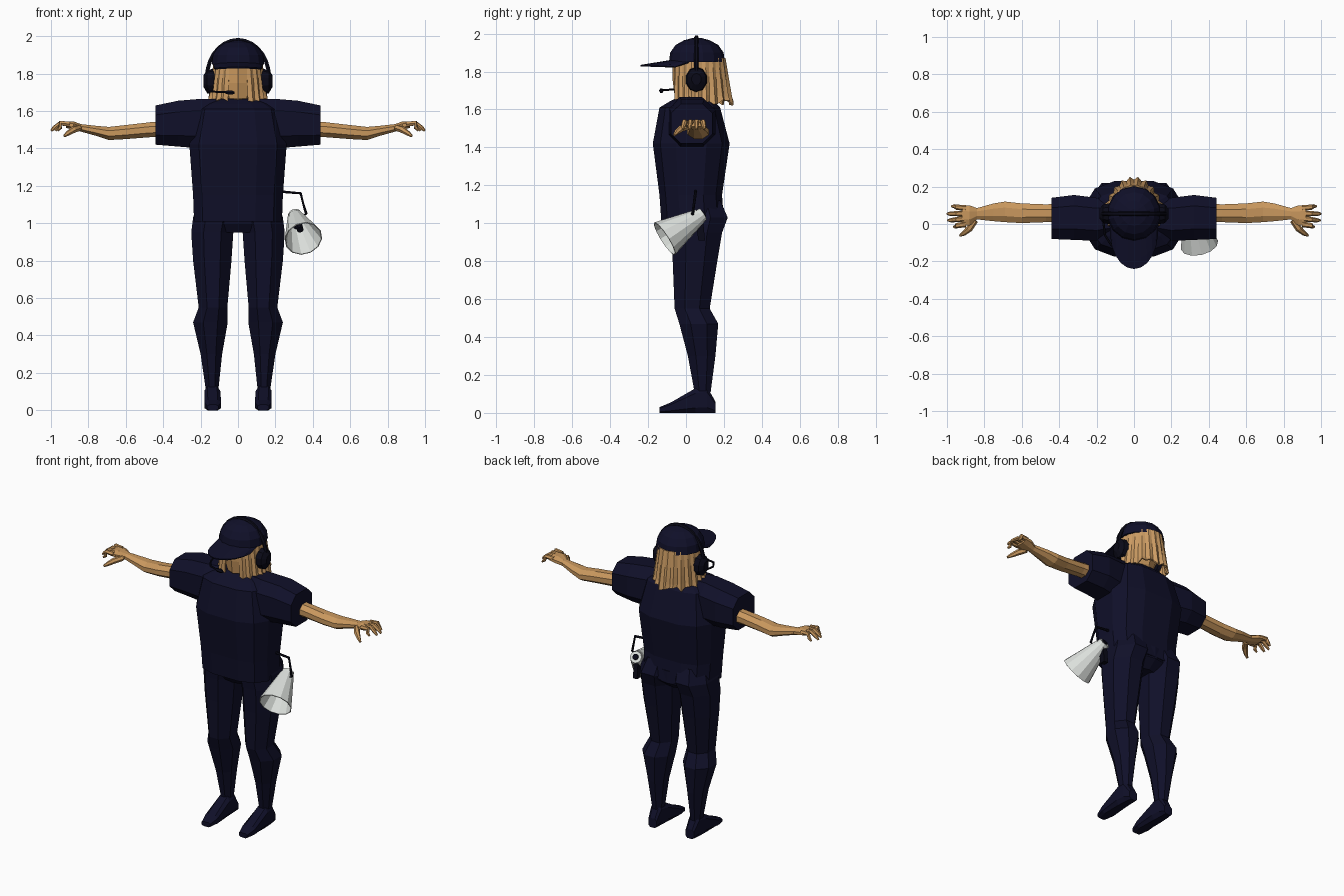
import bpy, bmesh, math, random
from mathutils import Vector

random.seed(4)
cube = bpy.data.objects.get("Cube")
if cube:
    bpy.data.objects.remove(cube)


def material(name, r, g, b):
    mat = bpy.data.materials.new(name)
    mat.use_nodes = True
    mat.diffuse_color = (r, g, b, 1)
    mat.node_tree.nodes["Principled BSDF"].inputs["Base Color"].default_value = (r, g, b, 1)
    return mat


navy = material("navy cloth", .005, .005, .022)
black = material("black plastic", .003, .003, .009)
skin = material("skin", .58, .31, .11)
blond = material("blond hair", .6, .33, .125)
white = material("white plastic", .72, .75, .72)


def finish(name, bm, mat, mirror=False, thickness=0):
    bmesh.ops.recalc_face_normals(bm, faces=bm.faces)
    mesh = bpy.data.meshes.new(name)
    bm.to_mesh(mesh)
    bm.free()
    mesh.materials.append(mat)
    obj = bpy.data.objects.new(name, mesh)
    bpy.context.collection.objects.link(obj)
    if thickness:
        solid = obj.modifiers.new("thickness", "SOLIDIFY")
        solid.thickness = thickness
        solid.offset = 0
    if mirror:
        obj.modifiers.new("mirror", "MIRROR").use_mirror_merge = False
    return obj


def skin_rings(bm, rings, cap=True):
    """Bridge closed rings of points with quads and optionally cap both ends."""
    rows = [[bm.verts.new(p) for p in ring] for ring in rings]
    n = len(rows[0])
    for low, high in zip(rows, rows[1:]):
        for i in range(n):
            j = (i + 1) % n
            bm.faces.new((low[i], low[j], high[j], high[i]))
    if cap:
        bm.faces.new(rows[0])
        bm.faces.new(rows[-1])


def loft(name, mat, axis, sections, n=8, box=1.0, mirror=False):
    """Sections are (position, a_min, a_max, b_min, b_max) across the axis."""
    def soft(v):
        return math.copysign(abs(v) ** box, v)
    turns = [(i + .5) * math.tau / n for i in range(n)]
    unit = [(soft(math.cos(t)), soft(math.sin(t))) for t in turns]
    peak_a, peak_b = max(u[0] for u in unit), max(u[1] for u in unit)
    rings = []
    for pos, a0, a1, b0, b1 in sections:
        ring = []
        for u, v in unit:
            a = (a0 + a1 + (a1 - a0) * u / peak_a) / 2
            b = (b0 + b1 + (b1 - b0) * v / peak_b) / 2
            ring.append({"x": (pos, a, b), "y": (a, pos, b), "z": (a, b, pos)}[axis])
        rings.append(ring)
    bm = bmesh.new()
    skin_rings(bm, rings)
    return finish(name, bm, mat, mirror)


def tube(name, mat, points, radii, n=6, mirror=False, cap=True, thickness=0):
    """Round tube along a path; radii is one number or one per point."""
    pts = [Vector(p) for p in points]
    if not isinstance(radii, (list, tuple)):
        radii = [radii] * len(pts)
    rings = []
    for i, p in enumerate(pts):
        turn = (pts[min(i + 1, len(pts) - 1)] - pts[max(i - 1, 0)]).to_track_quat("Z", "Y")
        rings.append([p + turn @ Vector((math.cos(a), math.sin(a), 0)) * radii[i]
                      for a in (k * math.tau / n for k in range(n))])
    bm = bmesh.new()
    skin_rings(bm, rings, cap)
    return finish(name, bm, mat, mirror, thickness)


def grid(name, mat, point, cols, rows, thickness):
    """Open sheet sampled from point(column, row)."""
    bm = bmesh.new()
    v = [[bm.verts.new(point(c, r)) for c in range(cols)] for r in range(rows)]
    for r in range(rows - 1):
        for c in range(cols - 1):
            bm.faces.new((v[r][c], v[r][c + 1], v[r + 1][c + 1], v[r + 1][c]))
    return finish(name, bm, mat, thickness=thickness)


# Shirt and sleeves
loft("shirt", navy, "z", [
    (1.01, -.235, .235, -.13, .2), (1.15, -.24, .24, -.14, .19),
    (1.42, -.26, .26, -.175, .23), (1.61, -.22, .22, -.14, .18),
    (1.64, -.17, .17, -.09, .15), (1.67, -.09, .09, -.03, .12)], n=12, box=.7)
loft("sleeves", navy, "x", [
    (.08, -.06, .13, 1.42, 1.665), (.2, -.09, .14, 1.4, 1.665),
    (.32, -.085, .155, 1.41, 1.655), (.44, -.08, .14, 1.42, 1.63)],
    box=.75, mirror=True)

# Trousers and shoes
loft("hips", navy, "z", [
    (.95, -.1, .1, -.06, .14), (1.0, -.23, .23, -.09, .2),
    (1.08, -.225, .225, -.1, .2)], n=10, box=.8)
loft("trouser_legs", navy, "z", [
    (.11, .105, .172, .045, .13), (.3, .085, .2, .01, .155),
    (.47, .055, .24, -.035, .17), (.55, .057, .21, -.06, .125),
    (.8, .035, .24, -.07, .165), (.95, .025, .25, -.08, .19),
    (1.03, .01, .24, -.09, .22), (1.12, .01, .21, -.07, .18)], mirror=True)
loft("shoes", navy, "y", [
    (-.14, .105, .165, 0, .03), (-.08, .09, .18, 0, .055),
    (.05, .095, .18, 0, .13), (.11, .1, .175, 0, .14),
    (.155, .105, .165, 0, .06)], box=.6, mirror=True)

# Arms and hands
loft("arms", skin, "x", [
    (.36, .01, .11, 1.46, 1.55), (.47, .01, .105, 1.46, 1.54),
    (.6, .005, .11, 1.45, 1.525), (.69, .01, .12, 1.445, 1.515),
    (.75, .015, .11, 1.465, 1.52), (.84, .025, .085, 1.49, 1.53),
    (.88, -.01, .1, 1.5, 1.545), (.92, -.005, .1, 1.51, 1.545)], mirror=True)
tips = [(.975, .095), (1.0, .055), (.995, .02), (.965, -.015)]
for i, (x, y) in enumerate(tips):
    base = .085 - i * .029
    tube("fingers_%d" % (i + 1), skin,
         [(.9, base, 1.53), (.95, (base + y) / 2, 1.535), (x - .015, y, 1.51), (x, y, 1.495)],
         [.016, .014, .011, .006], mirror=True)
tube("thumbs", skin, [(.85, .02, 1.51), (.88, -.025, 1.5), (.91, -.05, 1.48), (.93, -.062, 1.465)],
     [.018, .018, .013, .007], mirror=True)

# Head and neck
loft("head", skin, "z", [
    (1.6, -.05, .05, .0, .11), (1.65, -.06, .06, -.04, .12),
    (1.67, -.075, .075, -.06, .14), (1.75, -.11, .11, -.07, .17),
    (1.87, -.12, .12, -.07, .18)], n=10)

# Ridged hair sheet with a jagged lower edge, open at the face
columns = 41
jag = [random.uniform(0, .035) for _ in range(columns)]


def hair_point(c, r):
    turn = math.radians(22 + 316 * c / (columns - 1))
    drop = r / 5
    ridge = 1 + (.05 if c % 2 else -.02) * (.4 + drop)
    back = max(0, -math.cos(turn))
    rx = (.122 + .026 * drop) * ridge
    ry = (.124 + .02 * back + .035 * back * drop) * ridge
    z = 1.87 - .235 * drop + (jag[c] if r == 5 else 0) - .02 * back * drop
    return (rx * math.sin(turn), .058 - ry * math.cos(turn), z)


grid("hair", blond, hair_point, columns, 6, .01)

# Cap with brim
loft("cap", navy, "z", [
    (1.85, -.14, .14, -.09, .205), (1.9, -.134, .134, -.083, .198),
    (1.94, -.108, .108, -.055, .17), (1.965, -.066, .066, -.01, .125),
    (1.977, -.02, .02, .035, .08)], n=14)


def brim_point(c, r):
    u = c / 5 - 1
    out = r / 3
    inner = Vector((.135 * math.sin(u * 1.25), .06 - .145 * math.cos(u * 1.25)))
    outer = Vector((.125 * math.sin(u * 1.5), .01 - .25 * math.cos(u * 1.3)))
    x, y = inner.lerp(outer, out)
    return (x, y, 1.856 - .025 * out - .008 * u * u)


grid("cap_brim", navy, brim_point, 11, 4, .008)

# Headset
arch = [math.pi * k / 14 for k in range(15)]
tube("headset_band", black,
     [(.166 * math.cos(a), .055, 1.78 + .2 * math.sin(a)) for a in arch], .012)
loft("ear_cups", black, "x", [
    (.11, .01, .1, 1.7, 1.815), (.135, .0, .11, 1.69, 1.825),
    (.165, .005, .105, 1.695, 1.82), (.185, .03, .08, 1.73, 1.79)], n=10, mirror=True)
tube("microphone_boom", black,
     [(-.165, .02, 1.72), (-.155, -.06, 1.705), (-.12, -.115, 1.703), (-.06, -.13, 1.7)], .006)
tube("microphone", black,
     [(-.07, -.13, 1.7), (-.055, -.13, 1.7), (-.03, -.13, 1.698), (-.018, -.13, 1.698)],
     [.006, .012, .012, .006])

# Megaphone hung from the belt
mouth, rear = Vector((.35, -.113, .918)), Vector((.307, .07, 1.035))
tube("megaphone_horn", white, [rear, mouth], [.04, .1], n=12, cap=False, thickness=.005)
tube("megaphone_back", white, [rear.lerp(mouth, .08), rear.lerp(mouth, -.1)], [.04, .036], n=12)
tube("megaphone_rear_plug", black, [rear, rear.lerp(mouth, -.14)], .018, n=10)
tube("megaphone_driver", black, [rear.lerp(mouth, .1), rear.lerp(mouth, .6)], [.026, .018], n=8)
loft("megaphone_grip", black, "z", [
    (.91, .285, .315, .065, .1), (1.02, .285, .315, .05, .09)], n=4)
tube("megaphone_hanger", black,
     [(.22, .05, 1.17), (.335, .05, 1.16), (.365, .035, 1.05), (.33, .03, 1.03)], .008)
